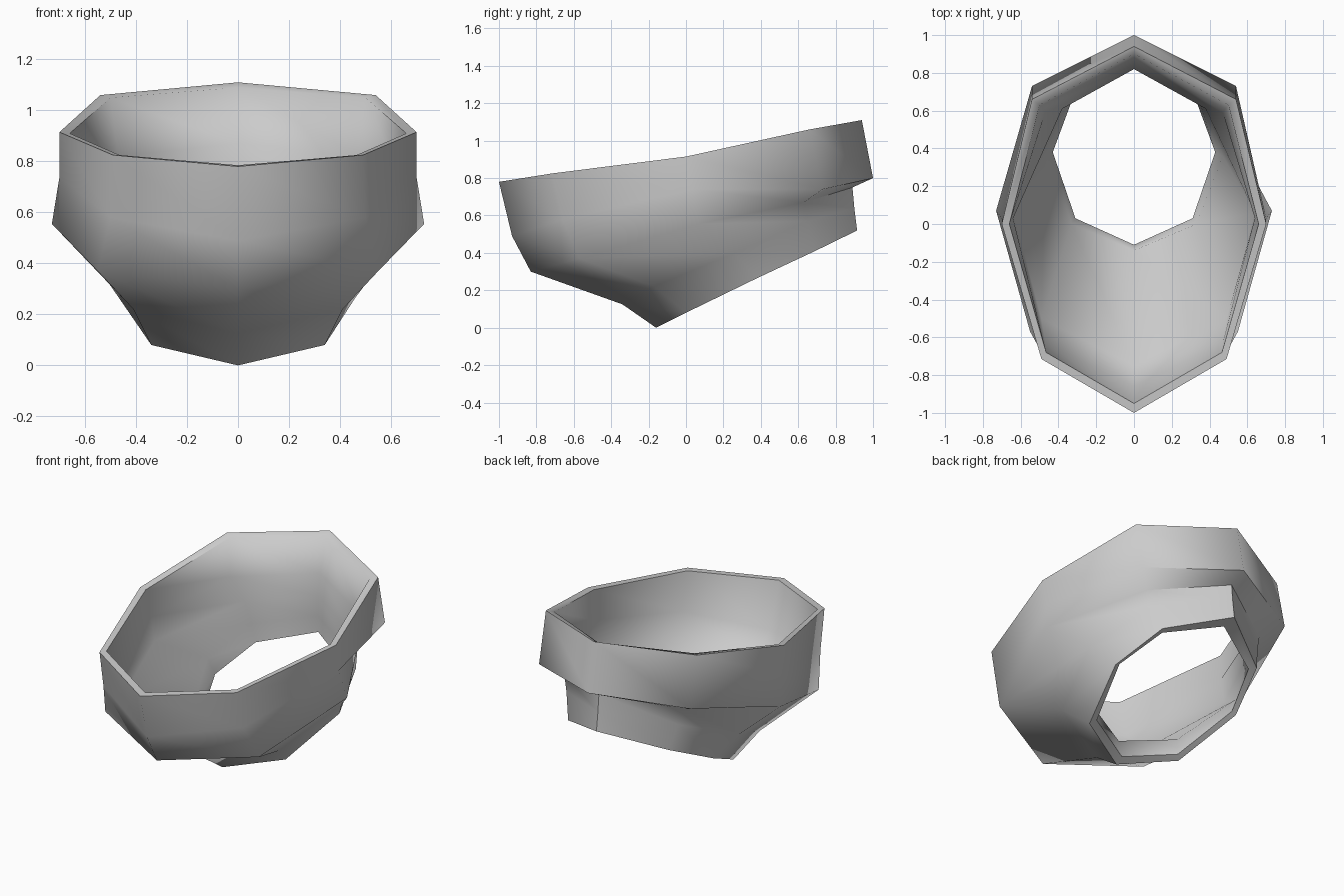
import bpy, bmesh, math

# Half cross-section loops: front, front side, side, back side, back
LOOPS = [
    # outer wall, rim down to the lower opening
    [(0, -1, .78), (.49, -.715, .825), (.70, 0, .915), (.54, .66, 1.06), (0, .94, 1.11)],
    [(0, -.93, .49), (.50, -.66, .58), (.70, .03, .74), (.54, .73, .74), (0, 1, .80)],
    [(0, -.83, .30), (.55, -.57, .37), (.73, .07, .555), (.43, .63, .67), (0, .89, .75)],
    [(0, -.34, .125), (.41, -.17, .22), (.56, .26, .40), (.40, .65, .57), (0, .90, .64)],
    [(0, -.16, 0), (.34, 0, .08), (.46, .38, .265), (.36, .69, .41), (0, .915, .52)],
    # inner wall, lower opening back up to the rim
    [(0, -.11, .03), (.31, .03, .10), (.43, .38, .28), (.33, .65, .41), (0, .82, .50)],
    [(0, -.14, .15), (.33, 0, .22), (.47, .36, .38), (.35, .64, .53), (0, .82, .60)],
    [(0, -.75, .38), (.49, -.50, .43), (.64, .06, .56), (.38, .61, .68), (0, .82, .73)],
    [(0, -.86, .50), (.47, -.63, .58), (.64, .03, .73), (.47, .59, .82), (0, .84, .87)],
    [(0, -.95, .785), (.465, -.68, .825), (.66, 0, .91), (.50, .63, 1.05), (0, .90, 1.09)],
]

# Loft the mirrored loops into one closed band
bm = bmesh.new()
rings = []
for half in LOOPS:
    full = half + [(-x, y, z) for x, y, z in half[3:0:-1]]
    rings.append([bm.verts.new(p) for p in full])
for i, a in enumerate(rings):
    b = rings[(i + 1) % len(rings)]
    for j in range(8):
        k = (j + 1) % 8
        bm.faces.new((a[j], a[k], b[k], b[j]))
bmesh.ops.recalc_face_normals(bm, faces=bm.faces)
mesh = bpy.data.meshes.new("collar_band")
bm.to_mesh(mesh)
bm.free()

band = bpy.data.objects.new("collar_band", mesh)
bpy.context.collection.objects.link(band)
grey = bpy.data.materials.new("light_grey")
grey.diffuse_color = (.6, .6, .6, 1)
mesh.materials.append(grey)

# Soft shading with a crisp rim and step
bpy.context.view_layer.objects.active = band
band.select_set(True)
bpy.ops.object.shade_smooth_by_angle(angle=math.radians(62))
